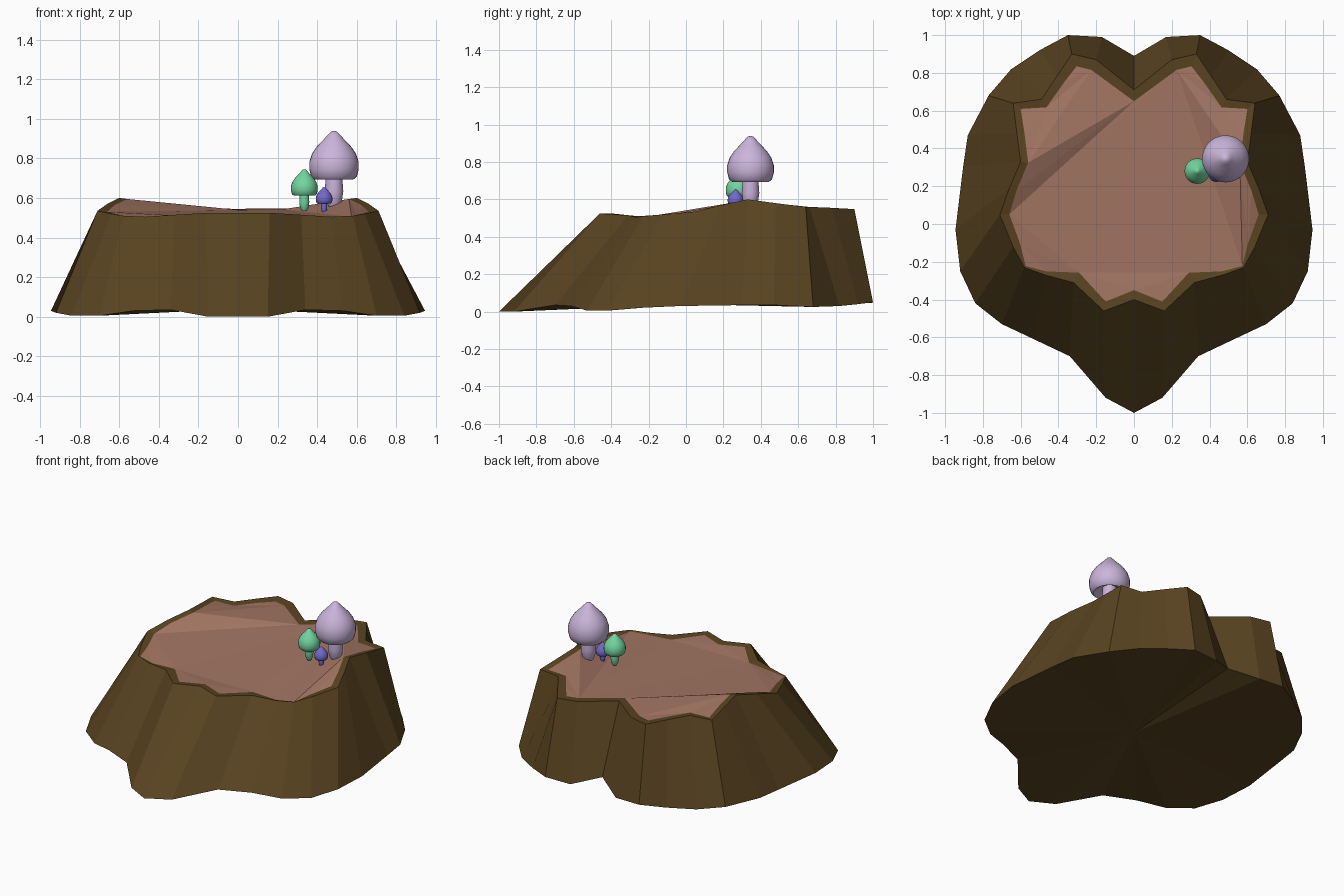
import bpy
import bmesh
import math
from mathutils import Vector

default_cube = bpy.data.objects.get("Cube")
if default_cube:
    bpy.data.objects.remove(default_cube, do_unlink=True)


def make_material(name, color):
    material = bpy.data.materials.new(name)
    material.use_nodes = True
    rgba = (*color, 1)
    material.diffuse_color = rgba
    material.node_tree.nodes["Principled BSDF"].inputs["Base Color"].default_value = rgba
    return material


bark = make_material("brown bark", (.1, .057, .015))
heartwood = make_material("pink wood", (.365, .18, .125))
lilac = make_material("lilac mushroom", (.6, .46, .71))
green = make_material("green mushroom", (.17, .66, .35))
violet = make_material("violet mushroom", (.17, .14, .57))


def add_object(name, bm, materials):
    bmesh.ops.recalc_face_normals(bm, faces=bm.faces)
    mesh = bpy.data.meshes.new(name)
    bm.to_mesh(mesh)
    bm.free()
    for material in materials:
        mesh.materials.append(material)
    obj = bpy.data.objects.new(name, mesh)
    bpy.context.scene.collection.objects.link(obj)
    return obj


# Half outline of the stump, front to back: foot point, rim point, rim width
half_outline = [
    ((0, -1, 0), (0, -.4, .525), .05),
    ((.15, -.92, 0), (.16, -.46, .525), .05),
    ((.34, -.7, .035), (.32, -.31, .515), .06),
    ((.53, -.61, .03), (.47, -.27, .505), .02),
    ((.7, -.53, .005), (.58, -.23, .51), .01),
    ((.84, -.42, .005), (.64, -.12, .52), .04),
    ((.92, -.25, .02), (.71, .05, .535), .05),
    ((.945, -.03, .03), (.66, .19, .57), .04),
    ((.905, .3, .035), (.6, .33, .6), .04),
    ((.88, .47, .035), (.62, .48, .58), .04),
    ((.77, .68, .025), (.64, .64, .56), .05),
    ((.65, .82, .03), (.49, .66, .56), .05),
    ((.5, .92, .04), (.41, .78, .555), .05),
    ((.35, 1, .05), (.33, .9, .548), .07),
    ((.17, .99, .045), (.2, .87, .548), .06),
    ((0, .89, .1), (0, .71, .545), .06),
]


def mirrored(points):
    left = [Vector(p) for p in points]
    return left + [Vector((-p.x, p.y, p.z)) for p in left[-2:0:-1]]


def inset(loop, widths):
    """Move each point of a counterclockwise loop inward in the ground plane."""
    result = []
    for i, point in enumerate(loop):
        before = (point - loop[i - 1]).xy.normalized()
        after = (loop[(i + 1) % len(loop)] - point).xy.normalized()
        tangent = (before + after).normalized()
        result.append(point + Vector((-tangent.y, tangent.x, 0)) * widths[i])
    return result


# Stump: foot, bark rim and inner lip
foot = mirrored([row[0] for row in half_outline])
rim = mirrored([row[1] for row in half_outline])
half_widths = [row[2] for row in half_outline]
lip = inset(rim, half_widths + half_widths[-2:0:-1])
for point in lip:
    point.z -= .005

bm = bmesh.new()
rings = [[bm.verts.new(p) for p in loop] for loop in (foot, rim, lip)]
base_center = bm.verts.new((0, 0, .04))
count = len(foot)
for i in range(count):
    j = (i + 1) % count
    bm.faces.new((rings[0][j], rings[0][i], base_center))
    for lower, upper in zip(rings, rings[1:]):
        bm.faces.new((lower[i], lower[j], upper[j], upper[i]))

# Wood floor stretched across the lip, creased between its high points
inner = rings[-1]
bm.faces.new(inner).material_index = 1
right_peak, back_lobe, front_corner, side_corner = 8, 14, 4, 6
for start, end in (
    (right_peak, back_lobe),
    (front_corner, back_lobe),
    (-2 - side_corner + 2, back_lobe),
    (-right_peak, -back_lobe),
):
    bmesh.ops.connect_verts(bm, verts=[inner[start], inner[end]])
floor_faces = [f for f in bm.faces if f.material_index == 1]
bmesh.ops.triangulate(bm, faces=floor_faces)
add_object("tree_stump", bm, [bark, heartwood])

# Mushroom profile for a height of one: pointed cap, hollow underside, stem
mushroom_profile = [
    (0, 1), (.04, .988), (.08, .945), (.14, .88), (.225, .79), (.285, .7),
    (.318, .6), (.318, .5), (.295, .41), (.25, .37), (.21, .4), (.11, .45),
    (.11, .35), (.12, .22), (.1, .08), (.06, .01), (0, 0),
]


def add_mushroom(name, location, height, material):
    bm = bmesh.new()
    verts = [bm.verts.new((r, 0, z)) for r, z in mushroom_profile]
    edges = [bm.edges.new(pair) for pair in zip(verts, verts[1:])]
    bmesh.ops.spin(bm, geom=verts + edges, cent=(0, 0, 0), axis=(0, 0, 1),
                   angle=math.tau, steps=28)
    bmesh.ops.remove_doubles(bm, verts=bm.verts, dist=.0005)
    bmesh.ops.scale(bm, verts=bm.verts, vec=(height, height, height))
    obj = add_object(name, bm, [material])
    obj.location = location
    bpy.ops.object.select_all(action="DESELECT")
    obj.select_set(True)
    bpy.context.view_layer.objects.active = obj
    bpy.ops.object.shade_smooth_by_angle(angle=math.radians(45))


add_mushroom("large_mushroom", (.485, .345, .548), .392, lilac)
add_mushroom("medium_mushroom", (.335, .28, .533), .212, green)
add_mushroom("small_mushroom", (.435, .265, .523), .132, violet)
